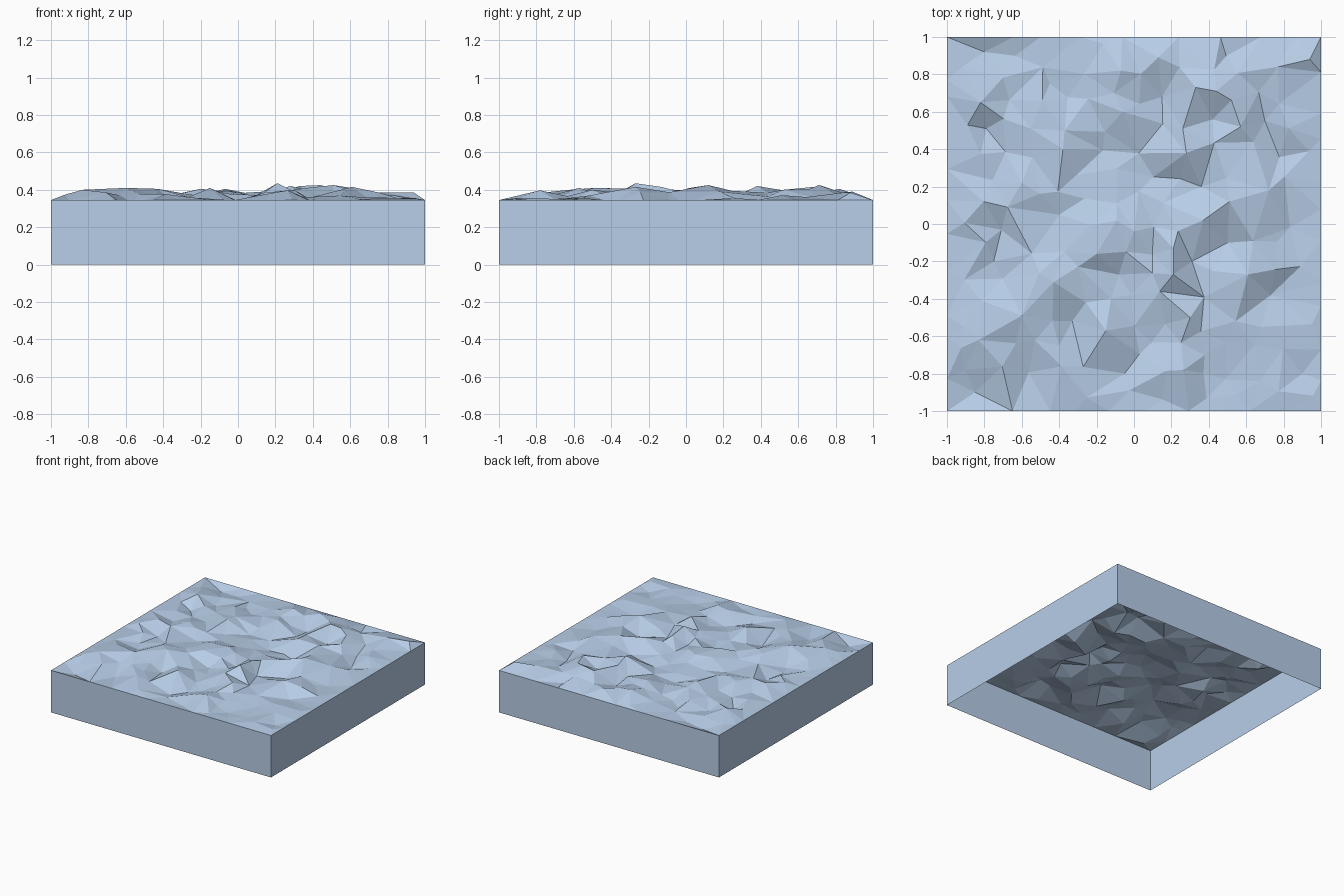
import bpy, math, random
from mathutils import Vector, noise
from mathutils.geometry import delaunay_2d_cdt

if "Cube" in bpy.data.objects:
    bpy.data.objects.remove(bpy.data.objects["Cube"])

random.seed(7)
RIM = 0.345      # height of the straight rim around the rocky top
BASE = 0.356     # mean level of the rocky top

# Main peaks and hollows of the rock surface (x, y, z)
FEATURES = [
    (0.21, -0.27, .435), (0.44, 0.71, .425), (0.51, 0.12, .425), (0.61, -0.27, .415),
    (-0.60, -0.49, .41), (-0.43, -0.31, .405), (-0.20, -0.16, .405), (-0.07, 0.82, .405),
    (0.13, 0.89, .39), (0.33, 0.73, .42), (0.28, 0.38, .42), (0.57, 0.52, .40),
    (0.37, 0.02, .41), (-0.15, -0.57, .41), (-0.83, -0.62, .40), (0.94, 0.88, .385),
    (0.30, -0.50, .40), (0.72, 0.18, .39), (-0.06, 0.60, .40), (-0.38, 0.40, .395),
    (-0.60, 0.22, .39), (-0.82, 0.65, .39), (0.77, 0.84, .385), (0.21, -0.13, .415),
    (0.15, 0.68, .325), (0.31, -0.20, .34), (-0.33, -0.52, .32), (-0.08, -0.27, .33),
    (0.50, -0.10, .335), (0.73, -0.38, .33), (-0.05, -0.80, .32), (0.36, 0.20, .335),
    (0.70, 0.55, .33), (-0.85, -0.90, .31), (-0.80, 0.92, .31), (-0.75, -0.20, .33),
    (-0.45, 0.75, .335), (-0.40, 0.05, .34), (0.90, -0.80, .325),
]

rock = bpy.data.materials.new("blue_grey_rock")
rock.diffuse_color = (0.48, 0.62, 0.81, 1)
rock.use_nodes = True
rock.node_tree.nodes["Principled BSDF"].inputs["Base Color"].default_value = rock.diffuse_color


def make_object(name, verts, faces):
    mesh = bpy.data.meshes.new(name)
    mesh.from_pydata(verts, [], faces)
    mesh.materials.append(rock)
    mesh.update()
    obj = bpy.data.objects.new(name, mesh)
    bpy.context.collection.objects.link(obj)
    return obj


def height(x, y):
    bumps = weight = 0.0
    for fx, fy, fz in FEATURES:
        w = math.exp(-((x - fx) ** 2 + (y - fy) ** 2) / 0.010)
        bumps += w * (fz - BASE)
        weight += w
    rough = 0.04 * noise.noise(Vector((x * 5, y * 5, 2.3))) + random.uniform(-.023, .023)
    z = max(0.31, min(0.405, BASE + bumps / max(1, weight) + rough))
    # settle towards the rim at the border
    fade = min(1, (1 - max(abs(x), abs(y))) / 0.15)
    return RIM + (z - RIM) * fade


# Rocky top: scattered points with a flat rim, triangulated
points, zs = [], []
for sx, sy in ((1, 0), (0, 1), (-1, 0), (0, -1)):
    for i in range(11):
        t = -1 + 2 * i / 11 + (random.uniform(-.05, .05) if i else 0)
        points.append(Vector((sx - sy * t, sy + sx * t)))
        zs.append(RIM)
for x, y, z in FEATURES:
    points.append(Vector((x, y)))
    zs.append(z)
N = 15
for i in range(N):
    for j in range(N):
        p = Vector((-0.93 + 1.86 * i / (N - 1) + random.uniform(-.045, .045),
                    -0.93 + 1.86 * j / (N - 1) + random.uniform(-.045, .045)))
        if all((p - q).length > 0.09 for q in points):
            points.append(p)
            zs.append(height(p.x, p.y))
flat, _, tris, origin, _, _ = delaunay_2d_cdt(points, [], [], 0, 1e-5)
make_object("rocky_top",
            [(p.x, p.y, zs[origin[k][0]]) for k, p in enumerate(flat)], tris)

# Side walls: thin open box, no floor
corners = [(-1, -1), (1, -1), (1, 1), (-1, 1)]
make_object("side_walls",
            [(x, y, z) for z in (0, RIM) for x, y in corners],
            [(i, (i + 1) % 4, (i + 1) % 4 + 4, i + 4) for i in range(4)])
